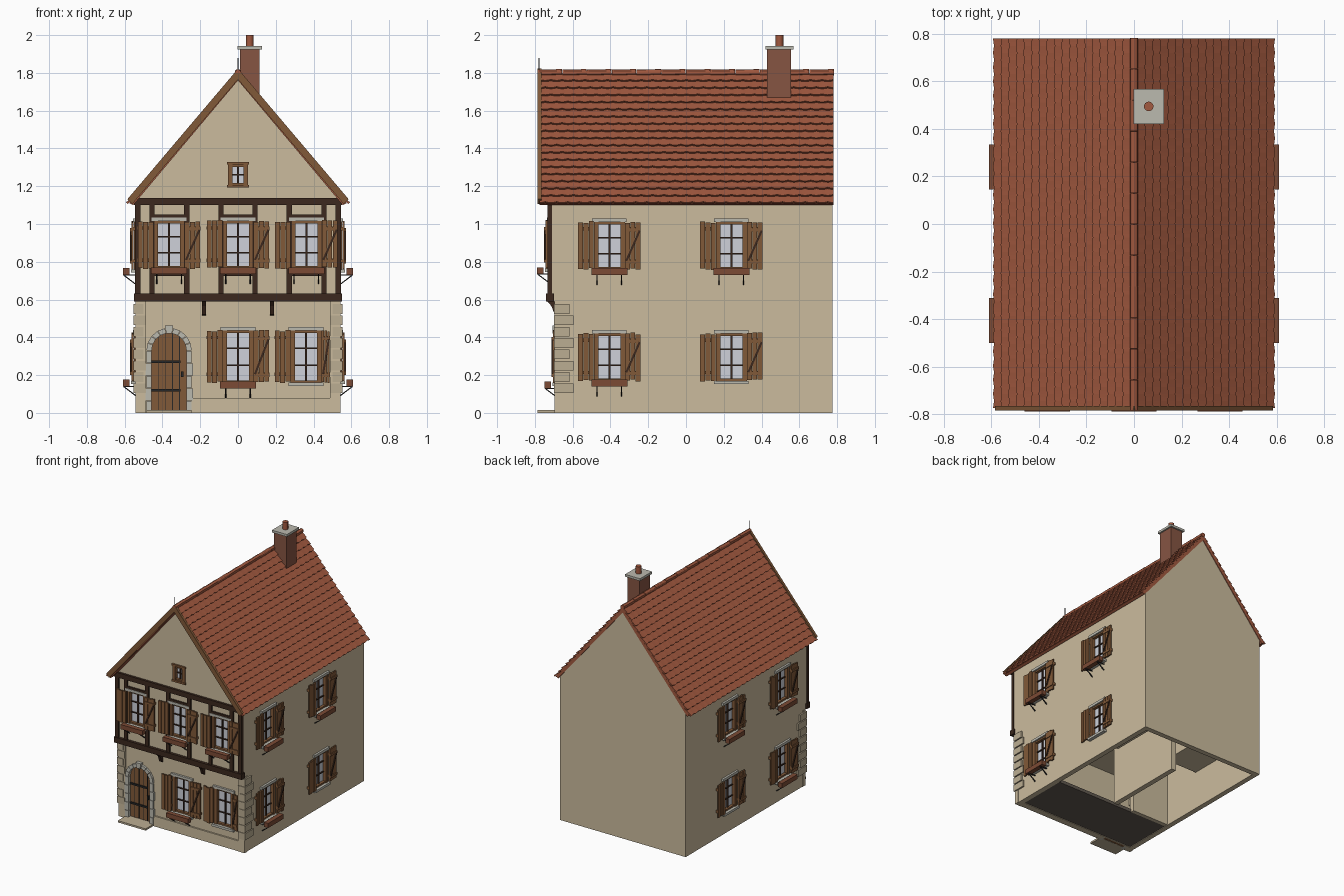
import bpy, bmesh, math, random
from mathutils import Matrix, Vector

if "Cube" in bpy.data.objects:
    bpy.data.objects.remove(bpy.data.objects["Cube"])
random.seed(4)

PLASTER, DARK, WOOD = (.60, .50, .34), (.045, .022, .013), (.22, .10, .04)
STONE, ROOF, GLASS, IRON = (.50, .49, .43), (.36, .10, .05), (.62, .64, .70), (.02, .02, .02)
QUOIN, BOXCOL = (.50, .42, .29), (.20, .07, .035)
COLORS = dict(lower_walls=PLASTER, upper_walls=PLASTER, plinth=PLASTER, partitions=PLASTER,
              ground_floor=(.12, .10, .08), roof_slab=ROOF, roof_tiles=ROOF, ridge_tiles=ROOF,
              bargeboards=WOOD, timber_frame=DARK, window_frames=WOOD, window_glass=GLASS,
              window_bars=DARK, stone_trim=STONE, shutters=WOOD, shutter_braces=DARK,
              flower_boxes=BOXCOL, box_brackets=IRON, door=WOOD, door_ironwork=IRON,
              door_surround=STONE, quoins=QUOIN, doorstep=QUOIN, chimney=(.24, .09, .055),
              chimney_cap=STONE, chimney_pot=ROOF, finial=IRON, opening_cutter=PLASTER)
parts = {}
I = Matrix.Identity(4)


def bm_of(name):
    return parts.setdefault(name, bmesh.new())


def box(name, x0, x1, y0, y1, z0, z1, M=I):
    c = Matrix.Translation(((x0 + x1) / 2, (y0 + y1) / 2, (z0 + z1) / 2))
    s = Matrix.Diagonal((abs(x1 - x0), abs(y1 - y0), abs(z1 - z0), 1))
    bmesh.ops.create_cube(bm_of(name), size=1, matrix=M @ c @ s)


def prism(name, pts, y0, y1, M=I):
    """Extrude an x-z outline along y."""
    bm = bm_of(name)
    a = [bm.verts.new(M @ Vector((x, y0, z))) for x, z in pts]
    b = [bm.verts.new(M @ Vector((x, y1, z))) for x, z in pts]
    bm.faces.new(a)
    bm.faces.new(b[::-1])
    for i in range(len(a)):
        j = (i + 1) % len(a)
        bm.faces.new((a[j], a[i], b[i], b[j]))


def bar(name, p, q, w, M=I):
    """Square bar between two points."""
    p, q = Vector(p), Vector(q)
    d = q - p
    R = d.to_track_quat('Z', 'Y').to_matrix().to_4x4()
    box(name, -w / 2, w / 2, -w / 2, w / 2, 0, d.length, M @ Matrix.Translation(p) @ R)


def rod(name, r, p, q, n=12):
    p, q = Vector(p), Vector(q)
    d = q - p
    R = d.to_track_quat('Z', 'Y').to_matrix().to_4x4()
    bmesh.ops.create_cone(bm_of(name), cap_ends=True, segments=n, radius1=r, radius2=r, depth=d.length,
                          matrix=Matrix.Translation((p + q) / 2) @ R)


def window(M, h, w=.07, shutters=True, flowers=True, right_width=.085):
    """Window in a local frame: origin at bottom centre on the wall, -y is outward."""
    box('opening_cutter', -w, w, -.03, .03, 0, h, M)
    box('window_glass', -w, w, .018, .026, 0, h, M)
    for s in (-1, 1):
        box('window_frames', s * (w - .012), s * (w + .012), -.010, .018, 0, h, M)
    for z in (0, h - .012):
        box('window_frames', -w, w, -.004, .018, z, z + .012, M)
    box('window_bars', -.005, .005, .008, .018, 0, h, M)
    rows = 3 if shutters else 2
    for i in range(1, rows):
        box('window_bars', -w, w, .010, .018, h * i / rows - .004, h * i / rows + .004, M)
    if not shutters:
        for z in (-.012, h):
            box('window_frames', -w - .016, w + .016, -.014, .01, z, z + .014, M)
        return
    box('stone_trim', -.092, .092, -.016, .01, h, h + .02, M)
    box('stone_trim', -.092, .092, -.026, .01, -.018, 0, M)
    for s in (-1, 1):
        sw = .085 if s < 0 else right_width
        for k in range(3):
            a = .083 + sw * k / 3
            j = random.uniform(-.006, .006)
            box('shutters', s * a, s * (a + sw / 3 - .003), -.025, -.013, .002 + j, h + j, M)
        for z in (.035, h - .045):
            box('shutters', s * .085, s * (.081 + sw), -.014, -.002, z, z + .018, M)
    for z in (.03, h - .05):
        box('shutters', .085, .081 + right_width, -.031, -.024, z, z + .018, M)
    bar('shutter_braces', (.09, -.026, .045), (.076 + right_width, -.026, h - .045), .011, M)
    if flowers:
        box('flower_boxes', -.095, .095, -.070, -.034, -.030, .006, M)
        for x in (-.065, .065):
            bar('box_brackets', (x, -.066, -.03), (x, 0, -.08), .006, M)
            bar('box_brackets', (x, -.066, -.03), (x, 0, -.03), .006, M)


# Walls: open-bottomed ground floor and jettied upper storey with gables
YF, YU, YB = -.68, -.72, .775
box('lower_walls', -.54, .54, YF, YB, 0, .595)
prism('upper_walls', [(-.54, .59), (.54, .59), (.54, 1.13), (0, 1.77), (-.54, 1.13)], YU, YB)
box('opening_cutter', -.5, .5, -.64, .735, -.02, .55)
box('plinth', -.245, .49, -.692, -.67, 0, .08)
box('ground_floor', -.505, .505, -.645, -.25, .004, .03)
box('partitions', -.505, -.18, -.26, -.22, .004, .555)
box('partitions', -.06, -.02, -.25, .4, .02, .555)
box('partitions', .15, .505, 0, .45, .30, .555)
box('partitions', -.505, -.22, .1, .45, .30, .555)

# Front windows
for x in (-.365, 0, .362):
    window(Matrix.Translation((x, YU, .765)), .25)
window(Matrix.Translation((0, YF, .16)), .275)
window(Matrix.Translation((.36, YF, .16)), .275, flowers=False, right_width=.045)
window(Matrix.Translation((0, YU, 1.205)), .11, w=.042, shutters=False)

# Side windows, mirrored left and right
for s in (-1, 1):
    for y in (-.406, .24):
        for z in (.76, .17):
            M = Matrix.Translation((s * .54, y, z)) @ Matrix.Rotation(s * math.pi / 2, 4, 'Z')
            window(M, .25, flowers=not (y > 0 and z < .5))

# Timber framing, sill beam and jetty brackets
box('timber_frame', -.55, .55, -.742, -.70, .59, .632)
box('timber_frame', -.55, .55, -.738, -.71, 1.10, 1.138)
for x in (-.53, -.455, -.272, -.09, .09, .272, .455, .53):
    box('timber_frame', x - .014, x + .014, -.734, -.71, .62, 1.11)
for x in (-.364, 0, .364):
    box('timber_frame', x - .09, x + .09, -.732, -.71, 1.03, 1.05)
    box('timber_frame', x - .09, x + .09, -.732, -.71, .725, .748)
for x in (-.18, .18):
    prism('timber_frame', [(-.735, .592), (-.68, .592), (-.68, .515), (-.695, .52), (-.712, .565)],
          x - .011, x + .011, Matrix(((0, 1, 0, 0), (1, 0, 0, 0), (0, 0, 1, 0), (0, 0, 0, 1))))

# Corner quoins
for s in (-1, 1):
    box('plinth', s * .488, s * .543, -.695, -.66, 0, .59)
    for i in range(8):
        z = .10 + i * .06
        box('quoins', s * (.488 + .012 * (i % 2)), s * .552, -.70, -.595 - .022 * (i % 2), z + .004, z + .056)

# Arched door with stone surround, straps and step
D = Matrix.Translation((-.365, YF, 0))
R, SP = .092, .33
arc = [(math.cos(math.pi * i / 16) * R, SP + math.sin(math.pi * i / 16) * R) for i in range(17)]
prism('opening_cutter', [(-R, -.03), (R, -.03)] + arc, -.03, .03, D)
prism('door', [(-R, 0), (R, 0)] + arc, .012, .03, D)
for x in (-.055, -.018, .018, .055):
    box('door_ironwork', x - .002, x + .002, .008, .014, 0, SP + math.sqrt(R * R - x * x), D)
for z in (.12, .27):
    box('door_ironwork', -R, .06, .004, .014, z - .007, z + .007, D)
bar('door_ironwork', (.07, -.004, .19), (.07, -.004, .22), .012, D)
for i in range(9):
    a0, a1 = (math.pi * (i + .03) / 9, math.pi * (i + .97) / 9)
    ro, y = (.135, -.026) if i == 4 else (.12, -.016)
    prism('door_surround', [(r * math.cos(a), SP + r * math.sin(a))
                            for r, a in ((R, a0), (ro, a0), (ro, a1), (R, a1))], y, .02, D)
for s in (-1, 1):
    for i in range(5):
        box('door_surround', s * R, s * (.12 + .006 * (i % 2)), -.016, .02, i * .066, i * .066 + .063, D)
box('doorstep', -.485, -.245, -.785, -.67, 0, .014)

# Roof: slab, scalloped tile courses, bargeboards and ridge
ROWS, TILES, SUB = 18, 26, 4
L = math.hypot(.575, .685)
for s in (-1, 1):
    down, up = Vector((s * .575, 0, -.685)) / L, Vector((s * .685, 0, .575)) / L
    top = Vector((0, 0, 1.795))
    prism('roof_slab', [(0, 1.795), (s * .575, 1.11), (s * .555, 1.10), (0, 1.76)], -.775, .78)
    bm = bm_of('roof_tiles')
    for r in range(ROWS):
        rings = []
        for k in range(TILES * SUB + 1):
            y = -.775 + 1.555 * k / (TILES * SUB)
            f = abs(math.sin(math.pi * k / SUB + (r % 2) * math.pi / 2))
            t0, t1 = L * r / ROWS, L * (r + 1) / ROWS + .002 + .007 * f
            prof = [(t0, .003), (t1, .016), (t1, .004), (t0, -.005)]
            rings.append([bm.verts.new(top + down * t + up * n + Vector((0, y, 0))) for t, n in prof])
        for a, b in zip(rings, rings[1:]):
            for i in range(4):
                bm.faces.new((a[i], a[(i + 1) % 4], b[(i + 1) % 4], b[i]))
        bm.faces.new(rings[0])
        bm.faces.new(rings[-1][::-1])
    prism('bargeboards', [(0, 1.822), (s * .585, 1.132), (s * .56, 1.105), (0, 1.765)], -.785, -.765)
for i in range(12):
    y = -.785 + i * .1308
    rod('ridge_tiles', .017, (0, y, 1.80), (0, y + .129, 1.803))
rod('finial', .003, (0, -.778, 1.80), (0, -.778, 1.88), 6)

# Chimney
box('chimney', .01, .115, .43, .555, 1.64, 1.925)
box('chimney_cap', -.002, .127, .42, .568, 1.925, 1.943)
rod('chimney_pot', .02, (.062, .495, 1.94), (.062, .495, 2.0), 16)

# Turn the collected parts into objects
obs = {}
for name, bm in parts.items():
    bmesh.ops.recalc_face_normals(bm, faces=bm.faces)
    me = bpy.data.meshes.new(name)
    bm.to_mesh(me)
    bm.free()
    ob = obs[name] = bpy.data.objects.new(name, me)
    bpy.context.collection.objects.link(ob)
    mat = bpy.data.materials.new(name)
    mat.diffuse_color = (*COLORS[name], 1)
    mat.use_nodes = True
    mat.node_tree.nodes["Principled BSDF"].inputs["Base Color"].default_value = mat.diffuse_color
    me.materials.append(mat)

# Cut window, door and room openings; smooth the round parts
for name in ('lower_walls', 'upper_walls', 'ridge_tiles', 'chimney_pot'):
    ob = obs[name]
    bpy.ops.object.select_all(action='DESELECT')
    ob.select_set(True)
    bpy.context.view_layer.objects.active = ob
    if 'walls' in name:
        mod = ob.modifiers.new('openings', 'BOOLEAN')
        mod.object, mod.operation, mod.solver = obs['opening_cutter'], 'DIFFERENCE', 'EXACT'
        bpy.ops.object.modifier_apply(modifier=mod.name)
    else:
        bpy.ops.object.shade_smooth_by_angle()
bpy.data.objects.remove(obs['opening_cutter'])
